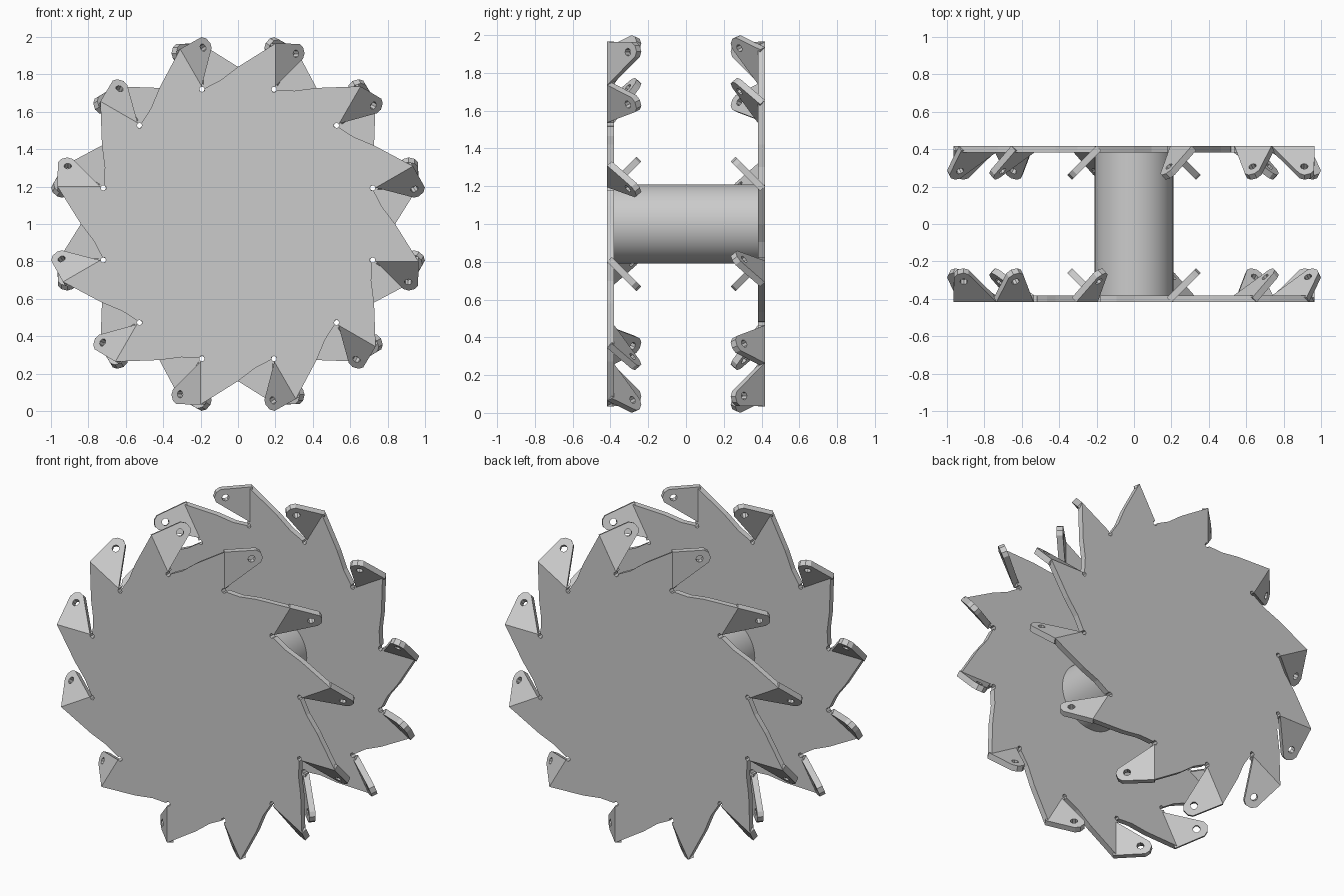
import bpy, bmesh, math
from mathutils import Matrix, Vector

if "Cube" in bpy.data.objects:
    bpy.data.objects.remove(bpy.data.objects["Cube"], do_unlink=True)

TEETH = 12
THICK = 0.036
FACE_Y = -0.418          # outer face of the front plate
BEND_X, TIP_Z = 0.2, 0.965
SLOT = Vector((0.193, 0, 0.72))
CENTRE = Matrix.Translation((0, 0, 1))

steel = bpy.data.materials.new("grey_steel")
steel.use_nodes = True
steel.diffuse_color = (0.6, 0.6, 0.6, 1)
steel.node_tree.nodes["Principled BSDF"].inputs["Base Color"].default_value = (0.6, 0.6, 0.6, 1)


def ring(centre, radius, degrees):
    """Points on a circle in the x-z plane."""
    return [centre + radius * Vector((math.cos(math.radians(a)), 0, math.sin(math.radians(a))))
            for a in degrees]


def add_sheet(bm, loops, offset):
    """Fill closed loops (outline, then holes) and thicken them along offset."""
    edges = []
    for loop in loops:
        verts = [bm.verts.new(p) for p in loop]
        edges += [bm.edges.new((a, b)) for a, b in zip(verts, verts[1:] + verts[:1])]
    if len(loops) == 1:
        faces = [bm.faces.new(verts)]
    else:
        fill = bmesh.ops.triangle_fill(bm, edges=edges, use_beauty=True)
        faces = [g for g in fill["geom"] if isinstance(g, bmesh.types.BMFace)]
    new = bmesh.ops.extrude_face_region(bm, geom=faces, use_keep_orig=True)["geom"]
    bmesh.ops.translate(bm, vec=offset, verts=[g for g in new if isinstance(g, bmesh.types.BMVert)])


def finish(name, bm, matrix):
    bmesh.ops.recalc_face_normals(bm, faces=bm.faces)
    mesh = bpy.data.meshes.new(name)
    bm.to_mesh(mesh)
    bm.free()
    mesh.transform(matrix)
    mesh.materials.append(steel)
    obj = bpy.data.objects.new(name, mesh)
    bpy.context.collection.objects.link(obj)
    return obj


def turn(i):
    return Matrix.Rotation(math.tau * i / TEETH, 4, 'Y')


def make_plate(name, matrix):
    # one tooth: sloping edge, tip, bend line, round relief slot
    tooth = [Vector((-0.094, 0, 0.768)), Vector((0, 0, 0.84)), Vector((BEND_X, 0, TIP_Z))]
    tooth += ring(SLOT, 0.015, (62, 120, 180, 240, 300, 350))
    outline = [turn(i) @ p + Vector((0, FACE_Y, 0)) for i in range(TEETH) for p in tooth]
    bm = bmesh.new()
    add_sheet(bm, [outline], Vector((0, THICK, 0)))
    return finish(name, bm, matrix)


def make_tabs(name, matrix):
    # tab bent inward at 45 degrees: x is the sideways reach, z the height
    outline = [(0, 0.735), (0, TIP_Z), (0.13, 0.963), (0.148, 0.945), (0.156, 0.912), (0.148, 0.885)]
    outline = [Vector((x, 0, z)) for x, z in outline]
    hole = ring(Vector((0.11, 0, 0.91)), 0.021, range(0, 360, 45))
    for p in hole:
        p.x = 0.11 + (p.x - 0.11) * math.sqrt(0.5)
    s = THICK * math.sqrt(0.5)
    bm = bmesh.new()
    for i in range(TEETH):
        loops = [[turn(i) @ Vector((BEND_X + p.x, FACE_Y + p.x, p.z)) for p in loop]
                 for loop in (outline, hole)]
        add_sheet(bm, loops, turn(i) @ Vector((-s, s, 0)))
    return finish(name, bm, matrix)


# Two identical wheels facing away from each other
for side, angle in (("front", 0), ("back", math.pi)):
    place = CENTRE @ Matrix.Rotation(angle, 4, 'Z')
    make_plate(side + "_toothed_plate", place)
    make_tabs(side + "_bent_tabs", place)

# Hub joining the plates
bm = bmesh.new()
bmesh.ops.create_cone(bm, cap_ends=True, segments=64, radius1=0.21, radius2=0.21, depth=0.79)
hub = finish("hub", bm, CENTRE @ Matrix.Rotation(math.pi / 2, 4, 'X'))
bpy.ops.object.select_all(action='DESELECT')
hub.select_set(True)
bpy.context.view_layer.objects.active = hub
bpy.ops.object.shade_smooth_by_angle()
